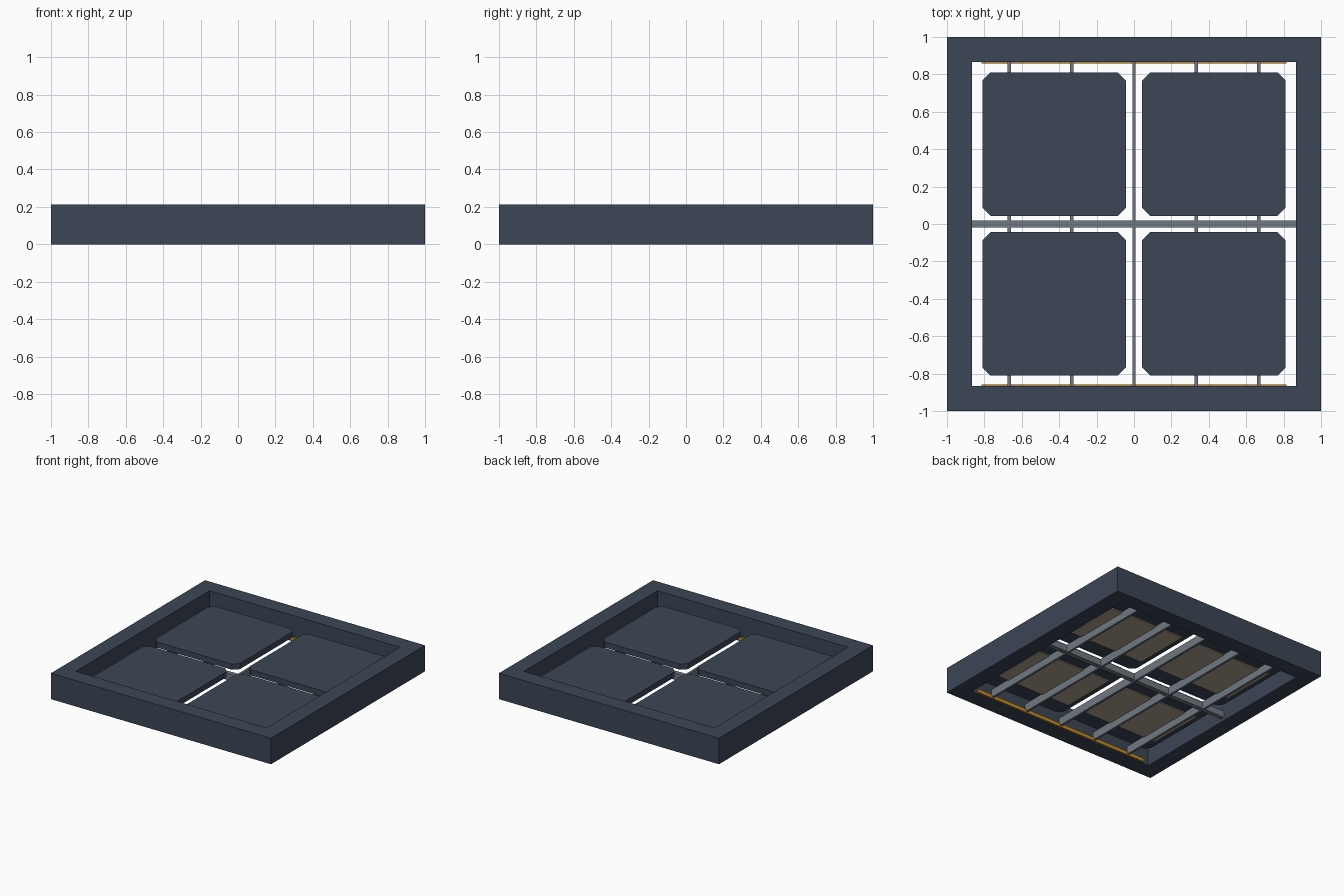
import bpy
import bmesh

if "Cube" in bpy.data.objects:
    bpy.data.objects.remove(bpy.data.objects["Cube"], do_unlink=True)


def material(name, rgb):
    mat = bpy.data.materials.new(name)
    mat.use_nodes = True
    colour = (*rgb, 1)
    mat.diffuse_color = colour
    mat.node_tree.nodes["Principled BSDF"].inputs["Base Color"].default_value = colour
    return mat


SLATE = material("slate blue", (0.045, 0.061, 0.093))
STEEL = material("steel grey", (0.16, 0.19, 0.22))
BEIGE = material("beige backing", (0.42, 0.36, 0.28))
AMBER = material("amber", (0.55, 0.25, 0.02))


def prism(name, outline, z0, z1, mat):
    """Extrude a flat outline from z0 up to z1."""
    bm = bmesh.new()
    face = bm.faces.new([bm.verts.new((x, y, z0)) for x, y in outline])
    top = bmesh.ops.extrude_face_region(bm, geom=[face])["geom"]
    verts = [v for v in top if isinstance(v, bmesh.types.BMVert)]
    bmesh.ops.translate(bm, verts=verts, vec=(0, 0, z1 - z0))
    bmesh.ops.recalc_face_normals(bm, faces=bm.faces)
    mesh = bpy.data.meshes.new(name)
    bm.to_mesh(mesh)
    bm.free()
    mesh.materials.append(mat)
    obj = bpy.data.objects.new(name, mesh)
    bpy.context.collection.objects.link(obj)
    return obj


def box(name, cx, cy, hx, hy, z0, z1, mat):
    outline = [(cx - hx, cy - hy), (cx + hx, cy - hy),
               (cx + hx, cy + hy), (cx - hx, cy + hy)]
    return prism(name, outline, z0, z1, mat)


def ring(name, outer, inner, height, mat):
    """Square frame with mitred corners."""
    bm = bmesh.new()
    corners = [(-1, -1), (1, -1), (1, 1), (-1, 1)]
    profile = [(outer, 0), (outer, height), (inner, height), (inner, 0)]
    loops = [[bm.verts.new((sx * r, sy * r, z)) for r, z in profile]
             for sx, sy in corners]
    for i in range(4):
        a, b = loops[i], loops[(i + 1) % 4]
        for j in range(4):
            k = (j + 1) % 4
            bm.faces.new((a[j], b[j], b[k], a[k]))
    bmesh.ops.recalc_face_normals(bm, faces=bm.faces)
    mesh = bpy.data.meshes.new(name)
    bm.to_mesh(mesh)
    bm.free()
    mesh.materials.append(mat)
    obj = bpy.data.objects.new(name, mesh)
    bpy.context.collection.objects.link(obj)


INNER = 0.867
PANEL_Z, PANEL_TOP = 0.087, 0.133
CENTRE, HALF, CUT = 0.427, 0.383, 0.042

# Outer frame
ring("outer_frame", 1.0, INNER, 0.213, SLATE)

# Four panels with clipped corners, each with a backing plate underneath
for sx, side in ((-1, "right"), (1, "left")):
    for sy, end in ((-1, "front"), (1, "back")):
        cx, cy = sx * CENTRE, sy * CENTRE
        h, c = HALF, HALF - CUT
        octagon = [(-c, -h), (c, -h), (h, -c), (h, c),
                   (c, h), (-c, h), (-h, c), (-h, -c)]
        prism(f"{end}_{side}_panel", [(cx + x, cy + y) for x, y in octagon],
              PANEL_Z, PANEL_TOP, SLATE)
        box(f"{end}_{side}_backing", cx, cy, 0.34, 0.24,
            PANEL_Z - 0.008, PANEL_Z, BEIGE)

# Support rails running front to back
for i in range(-2, 3):
    box(f"support_rail_{i + 3}", i * 0.333, 0, 0.009, INNER, 0.02, PANEL_Z, STEEL)

# Cross beam
box("cross_beam", 0, 0, INNER, 0.019, 0.028, 0.083, STEEL)

# Amber strips along the front and back inner walls
for sy, end in ((-1, "front"), (1, "back")):
    box(f"{end}_strip", 0, sy * (INNER - 0.005), 0.815, 0.005, 0.01, 0.04, AMBER)
